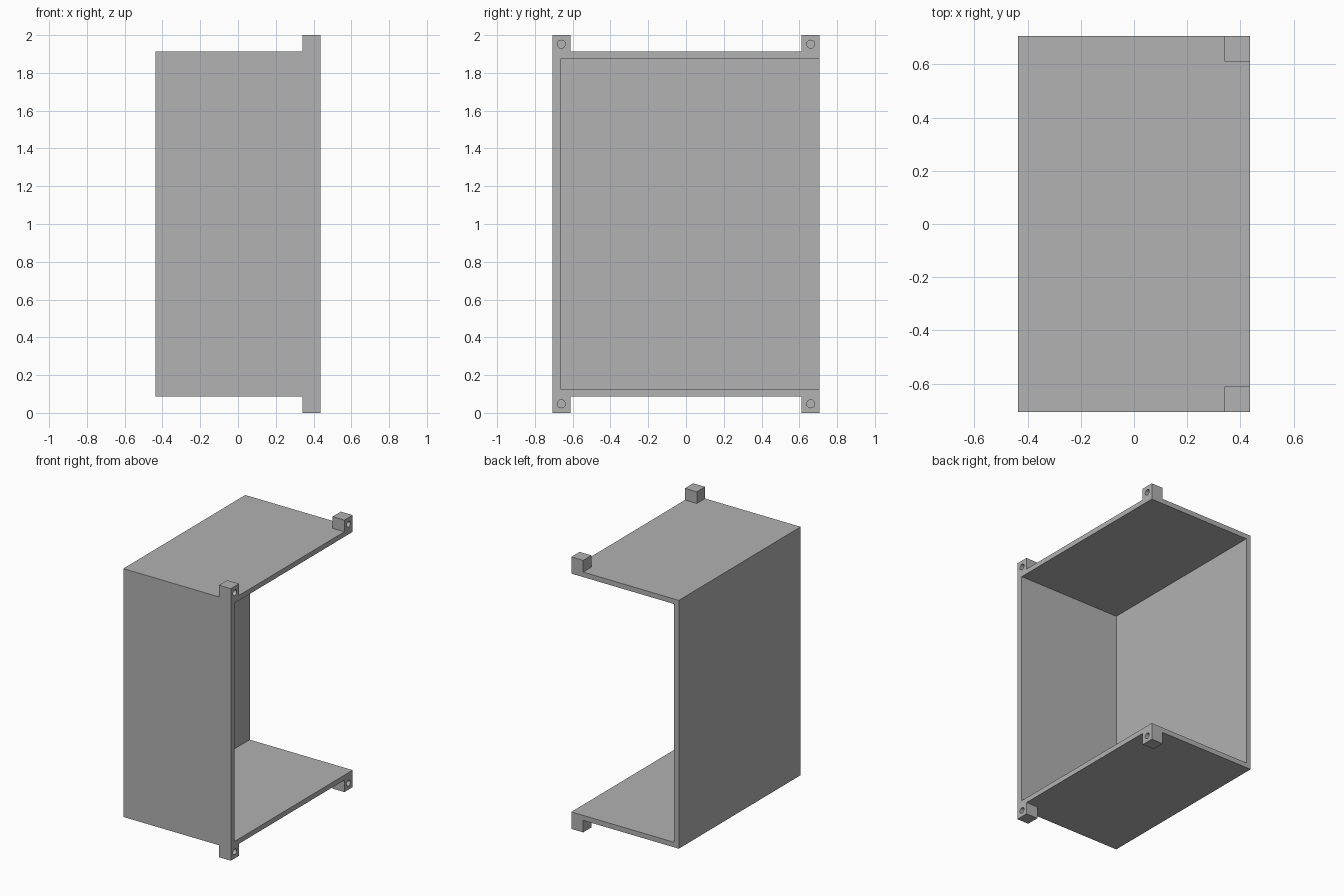
import bpy
from mathutils import Vector
from math import pi

if "Cube" in bpy.data.objects:
    bpy.data.objects.remove(bpy.data.objects["Cube"], do_unlink=True)

# Overall sizes
HX, HY = 0.437, 0.708          # half width and half depth
Z0, Z1 = 0.088, 1.914          # shell bottom and top
WALL, FRONT = 0.037, 0.045     # wall thicknesses
EAR, HOLE = 0.096, 0.021       # ear width and screw hole radius

grey = bpy.data.materials.new("plain grey")
grey.use_nodes = True
colour = (0.445, 0.445, 0.445, 1)
grey.diffuse_color = colour
grey.node_tree.nodes["Principled BSDF"].inputs["Base Color"].default_value = colour


def box(name, low, high):
    low, high = Vector(low), Vector(high)
    bpy.ops.mesh.primitive_cube_add(size=1, location=(low + high) / 2)
    ob = bpy.context.object
    ob.name = name
    ob.scale = high - low
    bpy.ops.object.transform_apply(location=True, rotation=True, scale=True)
    ob.data.materials.append(grey)
    return ob


def combine(target, tool, operation):
    mod = target.modifiers.new(operation.lower(), "BOOLEAN")
    mod.operation, mod.object, mod.solver = operation, tool, "EXACT"
    bpy.context.view_layer.objects.active = target
    bpy.ops.object.modifier_apply(modifier=mod.name)
    bpy.data.objects.remove(tool, do_unlink=True)


# Shell: block hollowed out through its right and back sides
shell = box("open_enclosure", (-HX, -HY, Z0), (HX, HY, Z1))
cavity = box("cavity_cutter", (-HX + WALL, -HY + FRONT, Z0 + WALL),
             (HX + 1, HY + 1, Z1 - WALL))
combine(shell, cavity, "DIFFERENCE")

# Mounting ears at the four corners, sunk slightly into the panels
for side in (-1, 1):
    y0, y1 = sorted((side * HY, side * (HY - EAR)))
    for low, high in ((0, Z0 + WALL / 2), (Z1 - WALL / 2, 2)):
        combine(shell, box("mounting_ear", (HX - EAR, y0, low), (HX, y1, high)), "UNION")

# Blind screw holes in the ears
for y in (-HY + EAR / 2, HY - EAR / 2):
    for z in (EAR / 2, 2 - EAR / 2):
        bpy.ops.mesh.primitive_cylinder_add(vertices=32, radius=HOLE, depth=0.16,
                                            location=(HX, y, z), rotation=(0, pi / 2, 0))
        drill = bpy.context.object
        drill.data.materials.append(grey)
        combine(shell, drill, "DIFFERENCE")

# Crisp edges with smooth hole walls
bpy.ops.object.select_all(action="DESELECT")
shell.select_set(True)
bpy.context.view_layer.objects.active = shell
bpy.ops.object.shade_smooth_by_angle(angle=pi / 6)
